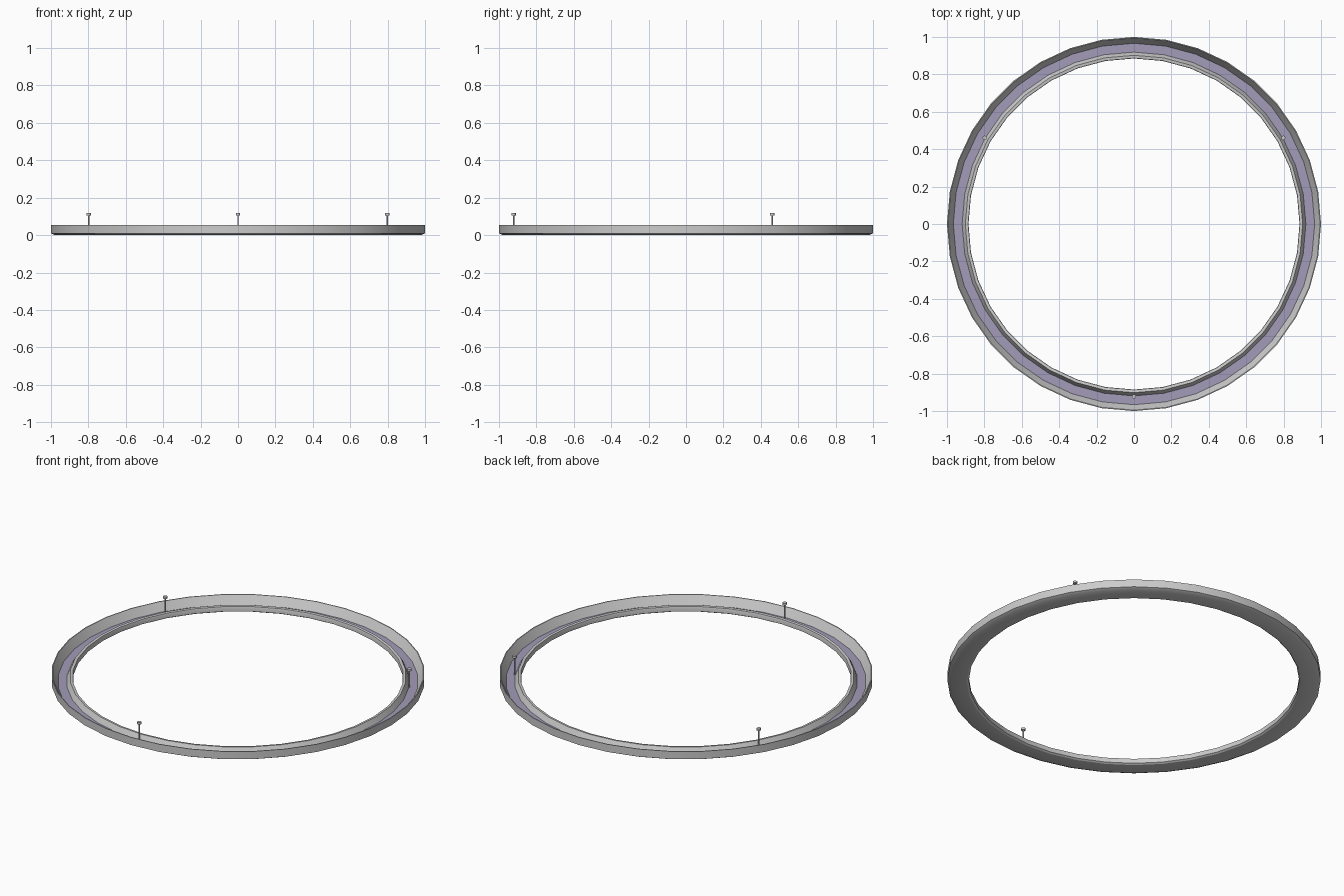
import bpy, bmesh, math

if "Cube" in bpy.data.objects:
    bpy.data.objects.remove(bpy.data.objects["Cube"])

SEGS = 36


def lathe(name, profile, closed=True):
    """Spin an (r, z) profile around the z axis."""
    bm = bmesh.new()
    rings = []
    for i in range(SEGS):
        a = math.tau * i / SEGS
        rings.append([bm.verts.new((r * math.cos(a), r * math.sin(a), z)) for r, z in profile])
    n = len(profile)
    for i in range(SEGS):
        p, q = rings[i], rings[(i + 1) % SEGS]
        for j in range(n if closed else n - 1):
            k = (j + 1) % n
            bm.faces.new((p[j], q[j], q[k], p[k]))
    if closed:
        bmesh.ops.recalc_face_normals(bm, faces=bm.faces)
    me = bpy.data.meshes.new(name)
    bm.to_mesh(me)
    bm.free()
    ob = bpy.data.objects.new(name, me)
    bpy.context.collection.objects.link(ob)
    bpy.context.view_layer.objects.active = ob
    ob.select_set(True)
    bpy.ops.object.shade_smooth_by_angle(angle=math.radians(30))
    ob.select_set(False)
    return ob


def cylinder(name, r, z0, z1, x, y, sides):
    bpy.ops.mesh.primitive_cylinder_add(vertices=sides, radius=r, depth=z1 - z0,
                                        location=(x, y, (z0 + z1) / 2))
    ob = bpy.context.object
    ob.name = name
    bpy.ops.object.shade_smooth_by_angle(angle=math.radians(50))
    ob.select_set(False)


# Ring-shaped trough: tall outer wall, low inner lip
lathe("ring_trough", [(0.98, 0.0), (1.0, 0.01), (1.0, 0.055), (0.995, 0.055),
                      (0.966, 0.004), (0.919, 0.004), (0.902, 0.036),
                      (0.887, 0.034), (0.885, 0.028), (0.885, 0.006), (0.895, 0.0)])

# Tinted strip on the trough floor
strip = lathe("floor_strip", [(0.966, 0.006), (0.919, 0.006)], closed=False)
mat = bpy.data.materials.new("strip_tint")
mat.diffuse_color = (0.36, 0.33, 0.48, 1)
mat.use_nodes = True
mat.node_tree.nodes["Principled BSDF"].inputs["Base Color"].default_value = mat.diffuse_color
strip.data.materials.append(mat)

# Three headed pins standing on the strip
for i, deg in enumerate((30, 150, 270)):
    x, y = (0.922 * f(math.radians(deg)) for f in (math.cos, math.sin))
    cylinder(f"pin_stem_{i}", 0.004, 0.004, 0.107, x, y, 8)
    cylinder(f"pin_head_{i}", 0.012, 0.106, 0.118, x, y, 8)
